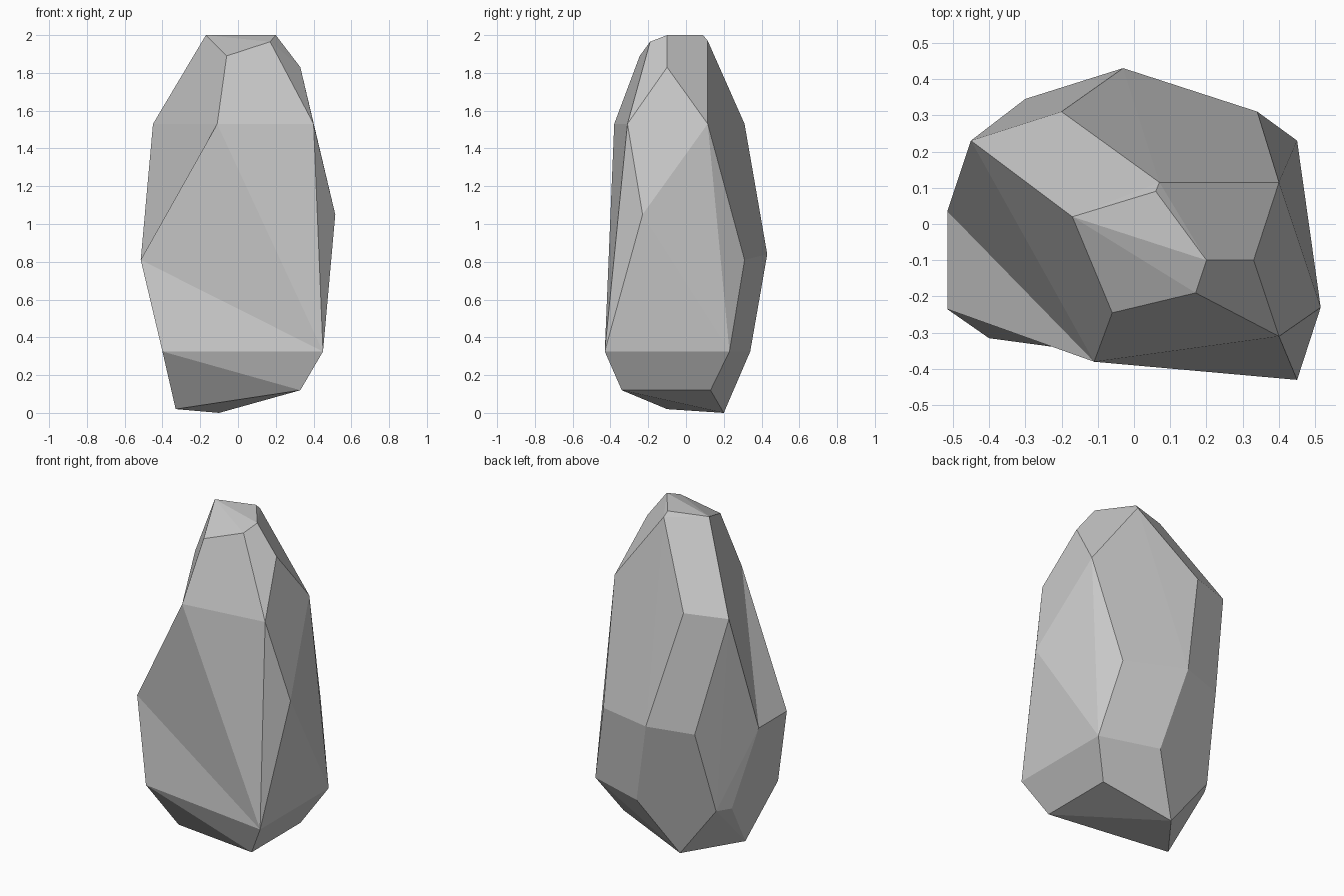
import bpy
import bmesh
from math import radians

default_cube = bpy.data.objects.get("Cube")
if default_cube is not None:
    bpy.data.objects.remove(default_cube, do_unlink=True)


def make_material(name, colour):
    material = bpy.data.materials.new(name)
    material.use_nodes = True
    material.diffuse_color = colour
    shader = next(node for node in material.node_tree.nodes if node.type == "BSDF_PRINCIPLED")
    shader.inputs["Base Color"].default_value = colour
    return material


def level(height, *corners):
    """Place a set of plan corners at one shared height."""
    return [(x, y, height) for x, y in corners]


# Corners beside the hollow on the front right side
hip = (-.515, -.235, .81)
brow = (-.11, -.38, 1.53)
shoulder = (-.45, .23, 1.53)
crown_front = (-.06, -.245, 1.89)
crown_side = (-.17, .02, 2)
base_corner = (-.4, -.315, .325)

# Chiselled corners of the boulder, from the foot to the crown
foot = level(.12, (.33, -.34), (.33, .13)) + [(-.33, -.1, .02), (-.1, .2, 0)]
base_ring = level(.325, (.45, -.43), (.45, .23), (.095, .34),
                  (-.35, .21), (-.4, .13)) + [base_corner]
waist_ring = level(.81, (.34, .31), (-.515, .035)) + [hip]
waist_bulges = [(-.03, .43, .84), (-.3, .345, .83), (.515, -.23, 1.05)]
shoulder_ring = level(1.53, (.4, .115), (.4, -.31), (-.2, .31)) + [brow, shoulder]
crown_slope = [(.33, -.1, 1.83), (.17, -.19, 1.965), (.07, .115, 1.97), crown_front]
crown = level(2, (.06, .09), (.2, -.1)) + [crown_side]

# Ridges turned across their two facets, in order, to carve the hollow
carved_ridges = [(hip, crown_side), (hip, crown_front), (hip, shoulder),
                 (brow, base_corner)]


def build_faceted_solid(name, corners, ridges, material):
    """Wrap the corners in a shell, carve the ridges and merge flat facets."""
    shell = bmesh.new()
    vert_at = {corner: shell.verts.new(corner) for corner in corners}
    bmesh.ops.convex_hull(shell, input=shell.verts[:])
    for start, end in ridges:
        ridge = shell.edges.get((vert_at[start], vert_at[end]))
        if ridge is not None:
            bmesh.utils.edge_rotate(ridge, True)
    loose = [vert for vert in shell.verts if not vert.link_faces]
    bmesh.ops.delete(shell, geom=loose, context="VERTS")
    bmesh.ops.dissolve_limit(shell, angle_limit=radians(1),
                             verts=shell.verts[:], edges=shell.edges[:])
    bmesh.ops.recalc_face_normals(shell, faces=shell.faces[:])
    for face in shell.faces:
        face.smooth = False

    mesh = bpy.data.meshes.new(name)
    shell.to_mesh(mesh)
    shell.free()
    mesh.materials.append(material)
    solid = bpy.data.objects.new(name, mesh)
    bpy.context.collection.objects.link(solid)
    return solid


stone_grey = make_material("stone grey", (.58, .58, .58, 1))
build_faceted_solid("boulder",
                    foot + base_ring + waist_ring + waist_bulges
                    + shoulder_ring + crown_slope + crown,
                    carved_ridges, stone_grey)
